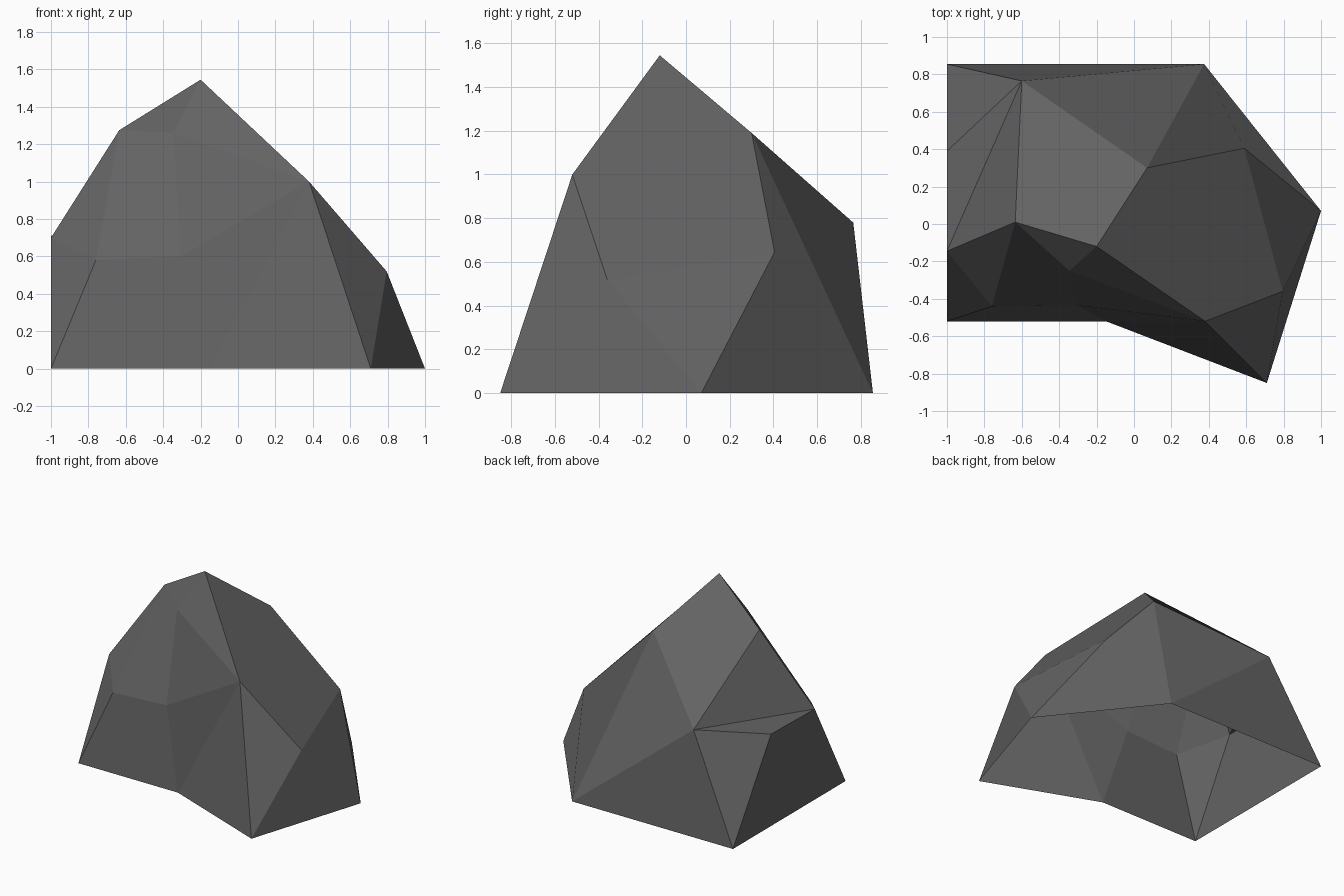
import bpy, bmesh

if "Cube" in bpy.data.objects:
    bpy.data.objects.remove(bpy.data.objects["Cube"])

# Stone colour
stone = bpy.data.materials.new("dark grey stone")
stone.diffuse_color = (0.125, 0.125, 0.125, 1)
stone.use_nodes = True
stone.node_tree.nodes["Principled BSDF"].inputs["Base Color"].default_value = stone.diffuse_color

# Corners of the boulder, grouped from the ground up
corners = {
    # footprint
    "A": (-1, 0.855, 0), "B": (0.375, 0.855, 0), "C": (1, 0.07, 0),
    "D": (0.71, -0.85, 0), "E": (-0.15, -0.52, 0), "F": (-1, -0.52, 0),
    # waist
    "G": (-0.6, 0.765, 0.78), "J": (0.59, 0.405, 0.645), "K": (0.795, -0.36, 0.52),
    "Q": (-0.305, -0.435, 0.6), "O": (-0.76, -0.44, 0.58),
    "M": (-1, -0.145, 0.70), "R": (-1, 0.39, 0.71),
    # shoulders and peak
    "I": (0.07, 0.30, 1.19), "L": (0.38, -0.52, 1.0),
    "N": (-0.345, -0.25, 1.262), "H": (-0.635, 0.01, 1.275), "P": (-0.2, -0.12, 1.545),
}

# Facets by side; the underside is open
facets = {
    "left": "AFMR ARG RMG GMH MOH MFO",
    "back": "ABG GBI GIPH JIBC",
    "right": "JCK KCD KDL PLKJI",
    "front": "LDE LEQ LQN PLN PNH OHNQ OQEF",
}

bm = bmesh.new()
verts = {name: bm.verts.new(co) for name, co in corners.items()}
for side in facets.values():
    for loop in side.split():
        bm.faces.new([verts[c] for c in loop])
bmesh.ops.recalc_face_normals(bm, faces=bm.faces[:])
# make sure the shell faces outwards
if sum(f.normal.z * f.calc_area() for f in bm.faces) < 0:
    bmesh.ops.reverse_faces(bm, faces=bm.faces[:])

mesh = bpy.data.meshes.new("boulder")
bm.to_mesh(mesh)
bm.free()
mesh.materials.append(stone)
boulder = bpy.data.objects.new("boulder", mesh)
bpy.context.collection.objects.link(boulder)
